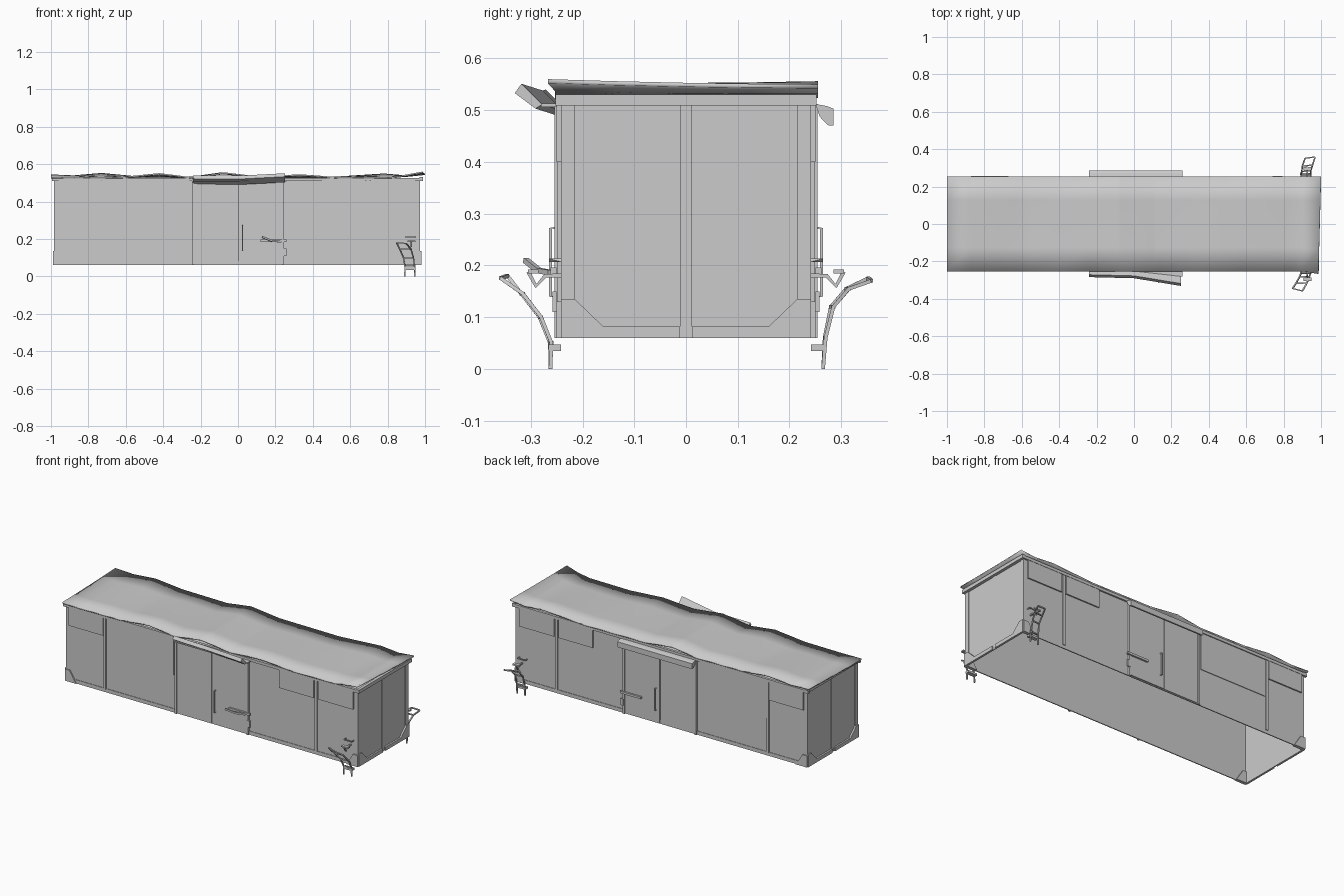
import bpy, bmesh
from mathutils import Vector

old = bpy.data.objects.get("Cube")
if old:
    bpy.data.objects.remove(old)

steel = bpy.data.materials.new("weathered_grey")
steel.use_nodes = True
GREY = (0.6, 0.6, 0.6, 1)
steel.diffuse_color = GREY
steel.node_tree.nodes["Principled BSDF"].inputs["Base Color"].default_value = GREY


def finish(bm, name):
    bmesh.ops.recalc_face_normals(bm, faces=bm.faces)
    mesh = bpy.data.meshes.new(name)
    bm.to_mesh(mesh)
    bm.free()
    ob = bpy.data.objects.new(name, mesh)
    bpy.context.collection.objects.link(ob)
    mesh.materials.append(steel)
    return ob


def box(name, x, y, z):
    """Box from three (low, high) ranges."""
    bm = bmesh.new()
    bmesh.ops.create_cube(bm, size=1)
    for v in bm.verts:
        v.co = [(r[0] + r[1]) / 2 + c * (r[1] - r[0]) for r, c in zip((x, y, z), v.co)]
    return finish(bm, name)


def side_box(name, s, x, out, z):
    """Box on the side wall s (-1 front, 1 back)."""
    return box(name, x, sorted(s * d for d in out), z)


def loft(name, sections):
    """Skin a solid through matching cross-section loops."""
    bm = bmesh.new()
    rings = [[bm.verts.new(p) for p in sec] for sec in sections]
    n = len(rings[0])
    for a, b in zip(rings, rings[1:]):
        for i in range(n):
            j = (i + 1) % n
            bm.faces.new((a[i], a[j], b[j], b[i]))
    bm.faces.new(rings[0])
    bm.faces.new(rings[-1])
    return finish(bm, name)


def bar(name, points, r=0.003):
    """Square bar along a path."""
    pts = [Vector(p) for p in points]
    secs = []
    for i, p in enumerate(pts):
        d = (pts[min(i + 1, len(pts) - 1)] - pts[max(i - 1, 0)]).normalized()
        u = d.cross(Vector((1, 0, 0)) if abs(d.x) < 0.8 else Vector((0, 0, 1))).normalized()
        w = d.cross(u)
        secs.append([p + u * a * r + w * b * r for a, b in ((1, 1), (-1, 1), (-1, -1), (1, -1))])
    return loft(name, secs)


def lerp(table, x):
    for (x0, z0), (x1, z1) in zip(table, table[1:]):
        if x <= x1:
            return z0 + (z1 - z0) * (x - x0) / (x1 - x0)
    return table[-1][1]


# Hollow body, open underneath
bm = bmesh.new()
bmesh.ops.create_cube(bm, size=1)
bmesh.ops.delete(bm, geom=[f for f in bm.faces if f.normal.z < -0.5], context='FACES')
for v in bm.verts:
    v.co = (v.co.x * 1.95 - 0.005, v.co.y * 0.484, 0.285 + v.co.z * 0.45)
body = finish(bm, "body_shell")
mod = body.modifiers.new("wall", 'SOLIDIFY')
mod.thickness = 0.004
mod.offset = -1

# Wavy dented roof sheet: edge heights along x, front and back
FRONT = [(-1, .532), (-.87, .53), (-.62, .532), (-.42, .552), (-.25, .531), (-.07, .556),
         (.12, .533), (.33, .546), (.55, .53), (.82, .532), (1, .56)]
BACK = [(-1, .545), (-.88, .54), (-.73, .553), (-.55, .536), (-.25, .533), (-.09, .556),
        (.1, .535), (.5, .532), (.78, .55), (.9, .54), (1, .55)]
xs = sorted({p[0] for p in FRONT + BACK})
bm = bmesh.new()
rows = []
for x in xs:
    row = []
    for k in range(5):
        t = k / 4
        z = lerp(FRONT, x) * (1 - t) + lerp(BACK, x) * t - 0.008 * t * (1 - t)
        y = -0.253 + 0.508 * t
        if x == 1:
            y -= 0.014 * (1 - t)
        row.append(bm.verts.new((x - (0.015 * (1 - t) if x == 1 else 0), y, z)))
    rows.append(row)
for a, b in zip(rows, rows[1:]):
    for i in range(4):
        bm.faces.new((a[i], b[i], b[i + 1], a[i + 1]))
roof = finish(bm, "roof_sheet")
for p in roof.data.polygons:
    p.use_smooth = True
mod = roof.modifiers.new("sheet", 'SOLIDIFY')
mod.thickness = 0.008
mod.offset = -1 if roof.data.polygons[0].normal.z > 0 else 1

# Eave band under the roof
for s in (-1, 1):
    side_box("eave_band", s, (-0.995, 0.985), (0.236, 0.252), (0.509, 0.526))
    box("end_eave_band", sorted((s * 0.97, s * 0.988)), (-0.252, 0.252), (0.509, 0.53))

# Side walls: panels, doors, hardware, steps
for s in (-1, 1):
    side_box("upper_panel_rear", s, (-0.96, -0.73), (0.24, 0.25), (0.40, 0.51))
    side_box("upper_panel_middle", s, (0.45, 0.68), (0.24, 0.25), (0.40, 0.51))
    side_box("upper_panel_end", s, (0.71, 0.945), (0.24, 0.25), (0.40, 0.51))
    side_box("long_panel", s, (-0.71, -0.26), (0.24, 0.246), (0.285, 0.51))
    for x in (-0.72, 0.695):
        side_box("wall_post", s, (x - 0.008, x + 0.008), (0.24, 0.249), (0.08, 0.51))
    side_box("sill", s, (-0.98, 0.97), (0.24, 0.245), (0.06, 0.082))

    # Sliding door with its frame
    side_box("door_left_half", s, (-0.235, -0.002), (0.24, 0.249), (0.065, 0.51))
    side_box("door_right_half", s, (0.002, 0.235), (0.24, 0.251), (0.065, 0.51))
    for x in (-0.24, 0.24):
        side_box("door_jamb", s, (x - 0.006, x + 0.006), (0.24, 0.254), (0.06, 0.512))

    # Door handle and latch
    y = s * 0.262
    bar("door_handle", [(0.025, s * 0.25, 0.14), (0.025, y, 0.14), (0.025, y, 0.272), (0.025, s * 0.25, 0.272)])
    side_box("latch_bar", s, (0.12, 0.26), (0.25, 0.262), (0.183, 0.196))
    side_box("latch_hasp", s, (0.24, 0.258), (0.25, 0.258), (0.11, 0.15))
    if s < 0:
        bar("latch_lever", [(0.23, -0.262, 0.186), (0.18, -0.285, 0.19), (0.13, -0.31, 0.21)], 0.005)

    # Lower corner gussets
    for e in (-1, 1):
        loft("side_gusset", [[(e * (0.98 - dx) - 0.005, s * d, z) for dx, z in
                              ((0, 0.06), (0.075, 0.06), (0.03, 0.13), (0, 0.13))] for d in (0.23, 0.25)])

# End walls: two recessed panels framed by posts and angled corners
for e in (-1, 1):
    def end_plate(name, outline, out=0.003):
        x = e * 0.975 - 0.005
        loft(name, [[(x + e * d, y, z) for y, z in outline] for d in (-0.002, out)])
    end_plate("end_centre_post", [(-0.012, 0.06), (0.012, 0.06), (0.012, 0.51), (-0.012, 0.51)])
    for s in (-1, 1):
        end_plate("end_corner_post", [(s * y, z) for y, z in
                                      ((0.242, 0.13), (0.242, 0.51), (0.215, 0.51), (0.215, 0.13))])
        end_plate("end_corner_gusset", [(s * y, z) for y, z in
                                        ((0.012, 0.06), (0.242, 0.06), (0.242, 0.135),
                                         (0.215, 0.135), (0.16, 0.082), (0.012, 0.082))], 0.01)

# Door track hoods: straight at the back, bent outward at the front
HOOD = [(0.25, 0.512), (0.272, 0.508), (0.285, 0.503), (0.285, 0.47), (0.274, 0.471), (0.258, 0.488)]
loft("back_track_hood", [[(x, y, z) for y, z in HOOD] for x in (-0.24, 0.26)])
box("front_track_rail", (-0.24, 0.26), (-0.28, -0.25), (0.506, 0.513))


def hood_section(x, y, z):
    return [(x, y + a, z + b) for a, b in ((0, 0), (0.04, -0.03), (0.053, -0.022), (0.013, 0.018))]


loft("front_track_hood", [hood_section(-0.24, -0.284, 0.522), hood_section(0.0, -0.290, 0.520),
                          hood_section(0.25, -0.331, 0.533)])


# Bent corner ladders hanging below the sill
def ladder(name, left, right):
    bar(name + "_left_rail", left, 0.0035)
    bar(name + "_right_rail", right, 0.0035)
    for a, b in zip(left[1:], right[1:]):
        bar(name + "_rung", [a, b], 0.0035)


ladder("front_ladder",
       [(.892, -.262, 0), (.893, -.263, .05), (.885, -.283, .1), (.865, -.318, .145), (.848, -.345, .18)],
       [(.945, -.262, 0), (.943, -.260, .05), (.938, -.280, .1), (.925, -.315, .145), (.9, -.358, .175)])
ladder("back_ladder",
       [(.892, .265, 0), (.893, .268, .06), (.897, .280, .12), (.9, .310, .155), (.915, .352, .175)],
       [(.945, .265, 0), (.945, .270, .06), (.945, .285, .12), (.955, .315, .155), (.968, .358, .17)])
for s in (-1, 1):
    x = 0.925
    bar("bent_grab_iron", [(x, s * 0.242, 0.18), (x, s * 0.272, 0.18), (x, s * 0.29, 0.16), (x, s * 0.305, 0.188)], 0.004)
    side_box("grab_plate", s, (0.905, 0.95), (0.285, 0.305), (0.184, 0.192))
    side_box("ladder_bracket", s, (0.89, 0.95), (0.242, 0.266), (0.035, 0.047))
    bar("upper_grab_iron", [(0.945, s * 0.242, 0.21), (0.945, s * 0.262, 0.21), (0.895, s * 0.262, 0.21), (0.895, s * 0.242, 0.21)])
